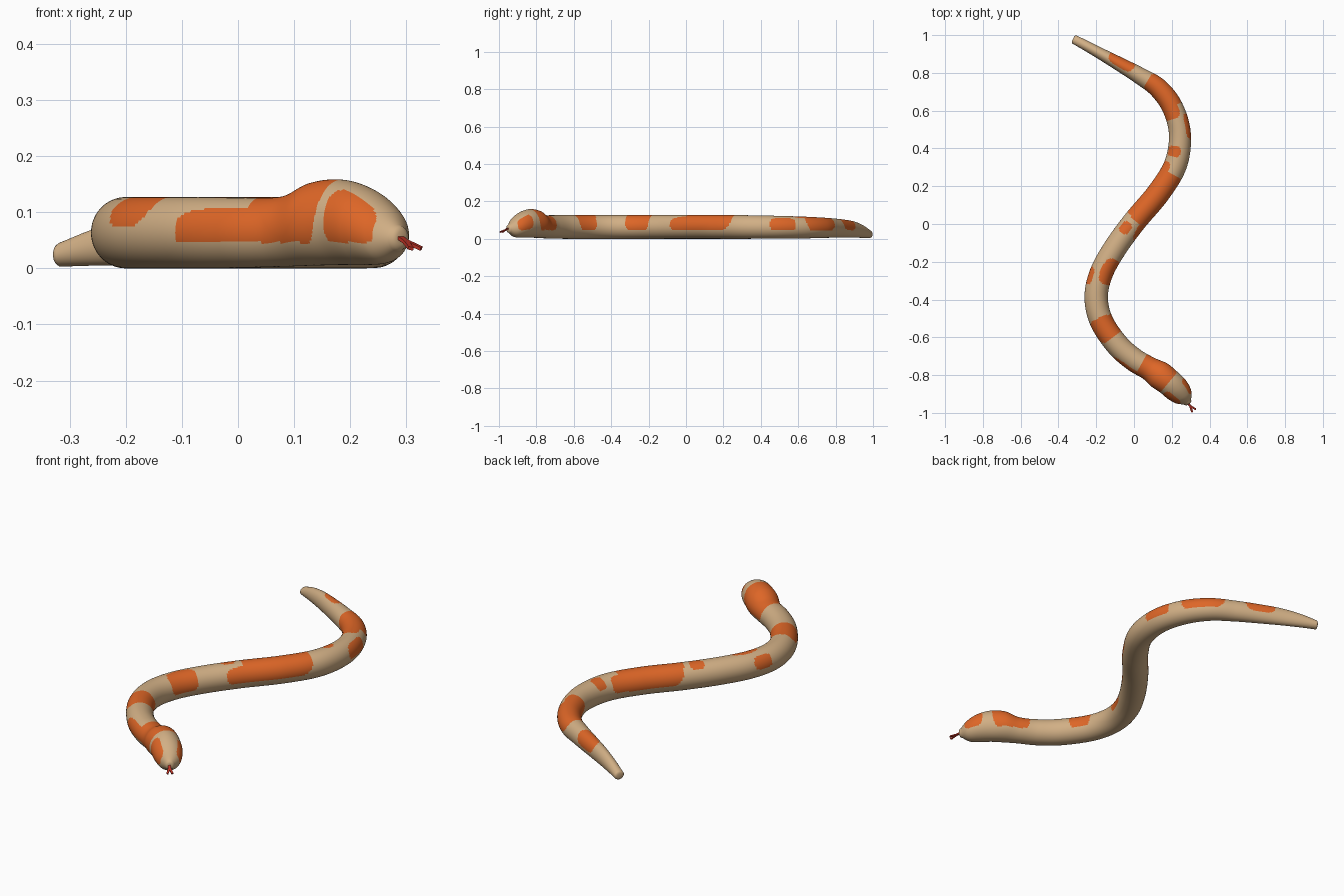
import bpy, math
from mathutils import Vector

if "Cube" in bpy.data.objects:
    bpy.data.objects.remove(bpy.data.objects["Cube"])


def material(name, rgb):
    m = bpy.data.materials.new(name)
    m.diffuse_color = (*rgb, 1)
    m.use_nodes = True
    m.node_tree.nodes["Principled BSDF"].inputs["Base Color"].default_value = m.diffuse_color
    return m


TAN = material("tan", (0.64, 0.43, 0.235))
ORANGE = material("orange", (0.73, 0.133, 0.02))
RED = material("red", (0.55, 0.035, 0.02))

# Stations from tail tip to snout: x, y, half width, bottom z, top z
STATIONS = [
    (-.316, .977, .024, .003, .046), (-.25, .942, .027, .005, .072),
    (-.17, .898, .031, .006, .092), (-.08, .848, .037, .006, .102),
    (.03, .785, .045, .006, .109), (.13, .718, .053, .004, .114),
    (.205, .615, .056, .002, .119), (.243, .475, .058, .001, .123),
    (.22, .315, .061, 0, .126), (.13, .165, .062, 0, .127),
    (0, .01, .062, 0, .127), (-.105, -.135, .062, 0, .127),
    (-.175, -.265, .062, 0, .127), (-.2, -.39, .062, 0, .127),
    (-.172, -.515, .062, 0, .127), (-.088, -.64, .062, 0, .127),
    (0, -.718, .062, .001, .126), (.08, -.765, .063, .003, .128),
    (.135, -.8, .074, .005, .153), (.185, -.838, .071, .006, .158),
    (.228, -.878, .068, .006, .143), (.262, -.915, .053, .01, .114),
    (.285, -.944, .022, .03, .078),
]

# Orange patches: spine y from / to, angle from the top from / to (+ is the +x side)
PATCHES = [
    (.81, .88, -25, 100), (.62, .76, -115, 115), (.56, .68, -90, 30),
    (.45, .57, 35, 112), (.35, .41, -65, 8), (.02, .27, -115, 115),
    (-.05, .2, 30, 115), (.2, .315, -100, -20), (-.055, -.005, -45, 10),
    (-.31, -.17, -8, 112), (-.33, -.25, -95, -35), (-.605, -.495, -82, 115),
    (-.81, -.66, -130, -46), (-.838, -.742, -130, 130),
    (-.928, -.85, -125, -28), (-.925, -.865, 38, 110),
]


def is_orange(y, a, z):
    if z < .046:
        return False
    for y0, y1, a0, a1 in PATCHES:
        u = (2 * y - y0 - y1) / (y1 - y0)
        v = (2 * a - a0 - a1) / (a1 - a0)
        if abs(u) ** 3.5 + abs(v) ** 3.5 < 1:
            return True
    return False


def spline(points, steps):
    """Catmull-Rom through the stations."""
    p = [Vector(q) for q in points]
    p = [2 * p[0] - p[1]] + p + [2 * p[-1] - p[-2]]
    out = []
    for i in range(1, len(p) - 2):
        a, b, c, d = p[i - 1:i + 3]
        for k in range(steps):
            t = k / steps
            out.append(.5 * (2 * b + (c - a) * t + (2 * a - 5 * b + 4 * c - d) * t * t
                             + (3 * b - a - 3 * c + d) * t ** 3))
    return out + [p[-2]]


def add_object(name, verts, faces, mats):
    me = bpy.data.meshes.new(name)
    me.from_pydata(verts, [], faces)
    for m in mats:
        me.materials.append(m)
    ob = bpy.data.objects.new(name, me)
    bpy.context.collection.objects.link(ob)
    return ob


# Body and head: one lofted tube
N = 72
rings = spline([Vector(s) for s in STATIONS], 22)
verts, faces, flags = [], [], []
for i, r in enumerate(rings):
    d = rings[min(i + 1, len(rings) - 1)] - rings[max(i - 1, 0)]
    side = Vector((-d[1], d[0], 0)).normalized()
    mid, half = (r[3] + r[4]) / 2, (r[4] - r[3]) / 2
    for k in range(N):
        a = 2 * math.pi * k / N
        verts.append(Vector((r[0], r[1], mid + half * math.cos(a))) + side * r[2] * math.sin(a))
for i in range(len(rings) - 1):
    for k in range(N):
        k2 = (k + 1) % N
        faces.append((i * N + k, (i + 1) * N + k, (i + 1) * N + k2, i * N + k2))
        ang = (k + .5) * 360 / N
        z = sum(verts[v].z for v in faces[-1]) / 4
        flags.append(is_orange((rings[i][1] + rings[i + 1][1]) / 2, ang if ang < 180 else ang - 360, z))


# Rounded end caps
def cap(base, r, direction, depth):
    ring = [base + k for k in range(N)]
    c = sum((verts[v] for v in ring), Vector()) / N
    for s, f in ((.85, .6), (.5, .9)):
        new = len(verts)
        verts.extend([c + (verts[base + k] - c) * s + direction * depth * f for k in range(N)])
        for k in range(N):
            q = (ring[k], ring[(k + 1) % N], new + (k + 1) % N, new + k)
            faces.append(q if depth_sign(direction) else q[::-1])
        ring = [new + k for k in range(N)]
    faces.append(ring if depth_sign(direction) else ring[::-1])


def depth_sign(direction):
    return direction.y > 0


cap(0, rings[0], Vector((-.87, .48, 0)), .008)
cap((len(rings) - 1) * N, rings[-1], Vector((.64, -.77, 0)), .012)
flags += [False] * (len(faces) - len(flags))

body = add_object("snake_body", verts, faces, (TAN, ORANGE))
for p, f in zip(body.data.polygons, flags):
    p.material_index = int(f)
    p.use_smooth = True

# Forked tongue: flat outline drooping forwards
half = [(0, .006), (.038, .006), (.066, .016), (.071, .008)]
outline = half + [(.05, 0)] + [(u, -v) for u, v in reversed(half)]
fwd, side = Vector((.62, -.78, -.42)), Vector((.78, .62, 0))
tongue_verts = [Vector((.275, -.935, .064)) + fwd * u + side * v for u, v in outline]
tongue = add_object("tongue", tongue_verts, [tuple(range(len(outline)))], (RED,))
mod = tongue.modifiers.new("thickness", "SOLIDIFY")
mod.thickness = .006
mod.offset = 0

# Consistent outward normals
bpy.context.view_layer.objects.active = body
body.select_set(True)
bpy.ops.object.mode_set(mode='EDIT')
bpy.ops.mesh.select_all(action='SELECT')
bpy.ops.mesh.normals_make_consistent(inside=False)
bpy.ops.object.mode_set(mode='OBJECT')
